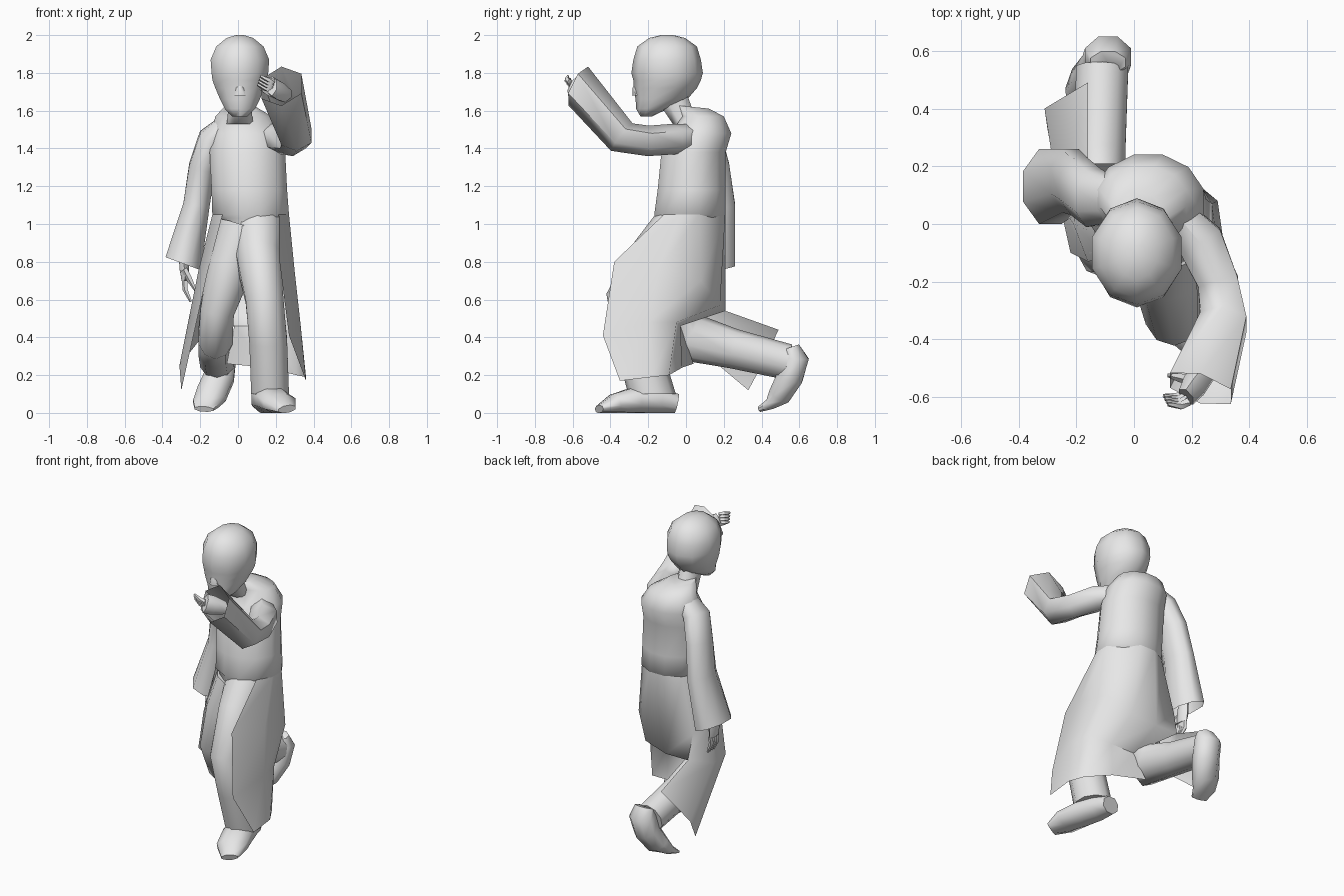
import bpy
import bmesh
import math
from mathutils import Vector

default_cube = bpy.data.objects.get("Cube")
if default_cube:
    bpy.data.objects.remove(default_cube, do_unlink=True)

UNIT = 0.01          # all measurements below are in hundredths
X_AXIS = Vector((1, 0, 0))
Z_AXIS = Vector((0, 0, 1))

grey = bpy.data.materials.new("plain_grey")
grey.use_nodes = True
grey.diffuse_color = (0.8, 0.8, 0.8, 1)
grey.node_tree.nodes["Principled BSDF"].inputs["Base Color"].default_value = grey.diffuse_color


def finish(name, bm, angle=60):
    """Turn a bmesh into a smooth shaded object."""
    bmesh.ops.recalc_face_normals(bm, faces=bm.faces)
    mesh = bpy.data.meshes.new(name)
    bm.to_mesh(mesh)
    bm.free()
    mesh.materials.append(grey)
    obj = bpy.data.objects.new(name, mesh)
    bpy.context.collection.objects.link(obj)
    bpy.ops.object.select_all(action="DESELECT")
    obj.select_set(True)
    bpy.context.view_layer.objects.active = obj
    bpy.ops.object.shade_smooth_by_angle(angle=math.radians(angle))


def bridge(bm, first, second, closed=True):
    """Join two rows of vertices with quads."""
    count = len(first)
    for i in range(count if closed else count - 1):
        j = (i + 1) % count
        bm.faces.new((first[i], first[j], second[j], second[i]))


def tube(name, sections, sides=8, flat=False, end=None, caps=True):
    """Loft oval sections (x, y, z, half width, half depth) along their centres."""
    bm = bmesh.new()
    centres = [Vector(s[:3]) for s in sections]
    last = len(sections) - 1
    grow = UNIT / math.cos(math.pi / sides)
    rings = []
    for k, (*_, wide, deep) in enumerate(sections):
        tangent = centres[min(k + 1, last)] - centres[max(k - 1, 0)]
        if flat:
            tangent = Z_AXIS
        if end and k == last:
            tangent = Vector(end)
        tangent = tangent.normalized()
        across = (X_AXIS - tangent * tangent.dot(X_AXIS)).normalized()
        up = tangent.cross(across)
        ring = []
        for i in range(sides):
            a = math.tau * (i + 0.5) / sides
            offset = across * (wide * math.cos(a)) + up * (deep * math.sin(a))
            ring.append(bm.verts.new(centres[k] * UNIT + offset * grow))
        rings.append(ring)
    for lower, upper in zip(rings, rings[1:]):
        bridge(bm, lower, upper)
    if caps:
        bm.faces.new(rings[0])
        bm.faces.new(rings[-1])
    finish(name, bm)


def hand(name, wrist, knuckle, reach, spread, curl, palm):
    """Palm, four curled fingers and a thumb."""
    wrist, knuckle, reach, spread, curl = map(Vector, (wrist, knuckle, reach, spread, curl))
    middle = wrist.lerp(knuckle, 0.6)
    wide, deep = palm
    tube(name + "_palm", [(*wrist, wide, deep * 0.7), (*middle, wide, deep),
                          (*knuckle, wide * 0.7, deep)], sides=6)
    for i in range(4):
        base = knuckle + spread * (i - 1.5)
        joint = base + reach * 0.5
        tip = base + reach + curl
        tube(f"{name}_finger_{i + 1}", [(*base, 1.3, 1.3), (*joint, 1.2, 1.2),
                                        (*tip, 0.6, 0.6)], sides=5)
    root = middle - spread * 2
    tube(name + "_thumb", [(*root, 1.5, 1.5), (*(root + reach * 0.4 + curl), 1.3, 1.3),
                           (*(root + reach * 0.8 + curl * 2), 0.6, 0.6)], sides=5)


# Head, face and neck
tube("head", [
    (1, -21, 157, 4, 3), (1, -18, 161, 8, 8), (1, -13, 166, 10.5, 13),
    (1, -11, 172, 13, 16), (1, -10, 176, 14.5, 17), (1, -10, 180, 15, 18),
    (1, -10, 187, 15.5, 17), (1, -10, 194, 12.5, 15), (1, -10, 198.5, 7, 9),
    (1, -10, 200, 2, 3)], sides=10, flat=True)
tube("nose", [(1, -25, 177, 1, 1), (1, -26, 172, 2, 2), (1, -25, 168, 3, 3)],
     sides=6, flat=True)
tube("lips", [(1, -24, 162, 2, 2), (1, -24, 164, 3, 2), (1, -24, 166, 2, 2)],
     sides=6, flat=True)
tube("neck", [(1, 0, 153, 7, 7), (1, -5, 162, 6, 8), (1, -8, 170, 6, 8)], flat=True)

# Upper coat, closed from the hips to the collar, narrower under the skirt
WAIST = (6.7, 2, 105, 20.3, 18.8)
tube("coat_body", [
    (6, -2, 84, 13, 14), (7, 1, 103, 17, 17), WAIST, (6, 3, 118, 20, 18),
    (5, 4, 138, 20, 17), (5, 8, 148, 19, 16), (3, 9, 157, 15, 11), (1, 3, 162, 8, 9)],
    sides=12, flat=True, end=(0, 0.1, 1))

# Coat skirt: rows run from the right front edge round the back to the left one
waist = []
for degrees in (225, 195, 135, 105, 75, 15, -15, -45):
    a = math.radians(degrees)
    grow = 1 / math.cos(math.pi / 12)
    waist.append((WAIST[0] + WAIST[3] * grow * math.cos(a),
                  WAIST[1] + WAIST[4] * grow * math.sin(a), WAIST[2]))
thigh = [(-16, -13, 75), (-21, 0, 75), (-17, 17, 70), (0, 21, 54),
         (17, 18, 57), (29, 8, 70), (30, -15, 75), (22, -38, 80)]
knee = [(-22, -10, 48), (-26, 8, 50), (-16, 21, 54), (-2, -3, 46),
        (15, -3, 46), (30, -5, 48), (33, -20, 48), (27, -44, 41)]
hem = [(-30, 33, 12), (-31, 40, 25), (-16, 49, 44), (-6, 4, 26),
       (15, -2, 24), (31, -9, 20), (36, -18, 19), (36, -35, 17)]
bm = bmesh.new()
rows = [[bm.verts.new(Vector(p) * UNIT) for p in row] for row in (waist, thigh, knee, hem)]
for upper, lower in zip(rows[:2], rows[1:]):
    bridge(bm, upper, lower, closed=False)
# the tail is slit beside the bent leg
for part in (slice(0, 3), slice(3, 8)):
    bridge(bm, rows[2][part], rows[3][part], closed=False)
finish("coat_skirt", bm)

# Trouser legs: left one planted, right one kneeling backwards
tube("left_trouser_leg", [
    (10, -3, 100, 14, 13), (11, -14, 82, 12, 15), (14, -31, 60, 10, 11),
    (16, -26, 38, 10, 11), (17, -18, 10, 10, 12)], sides=10, end=(0, 0, -1))
tube("right_trouser_leg", [
    (3, -4, 98, 13, 13), (-4, -6, 78, 12, 13), (-11, -6, 54, 9, 12),
    (-12, 1, 40, 9, 13), (-12, 25, 34, 9, 10), (-11, 54, 27, 9, 9)], sides=10)

# Shoes, heel to toe
tube("left_shoe", [
    (14, -5, 5, 6, 5), (15, -14, 7, 8, 7), (18, -26, 7, 9, 7),
    (22, -38, 5, 9, 5), (26, -46, 2, 5, 2)])
tube("right_shoe", [
    (-9, 56, 35, 6, 4), (-9, 58, 29, 8, 7), (-10, 55, 19, 8, 7),
    (-14, 50, 10, 8, 6), (-17, 45, 5, 7, 3), (-18, 39, 2, 5, 1.5)])

# Sleeves, open at the cuffs
tube("right_sleeve", [
    (-6, 8, 153, 5, 7), (-14, 9, 145, 7, 10), (-19, 13, 130, 7, 10),
    (-22, 15, 110, 7, 11), (-29, 13, 79, 10, 13)], end=(-0.35, 0, -0.95), caps=False)
tube("left_sleeve", [
    (13, 6, 146, 5, 6), (23, -6, 145, 8, 7), (29, -20, 144, 7, 7),
    (31, -34, 146, 8, 8), (23, -57, 173, 11, 10)], sides=6,
    end=(-0.3, -0.9, 0.45), caps=False)

# Hands
hand("right_hand", wrist=(-29, 12, 85), knuckle=(-28, 11, 70), reach=(0, -1, -9),
     spread=(0, 2, 0), curl=(3, 0, -2), palm=(2.5, 4))
hand("left_hand", wrist=(25, -50, 168), knuckle=(18, -60, 173), reach=(-5, -3, 2),
     spread=(0.5, -1, 1.5), curl=(-2, 2, 1), palm=(4, 5))
